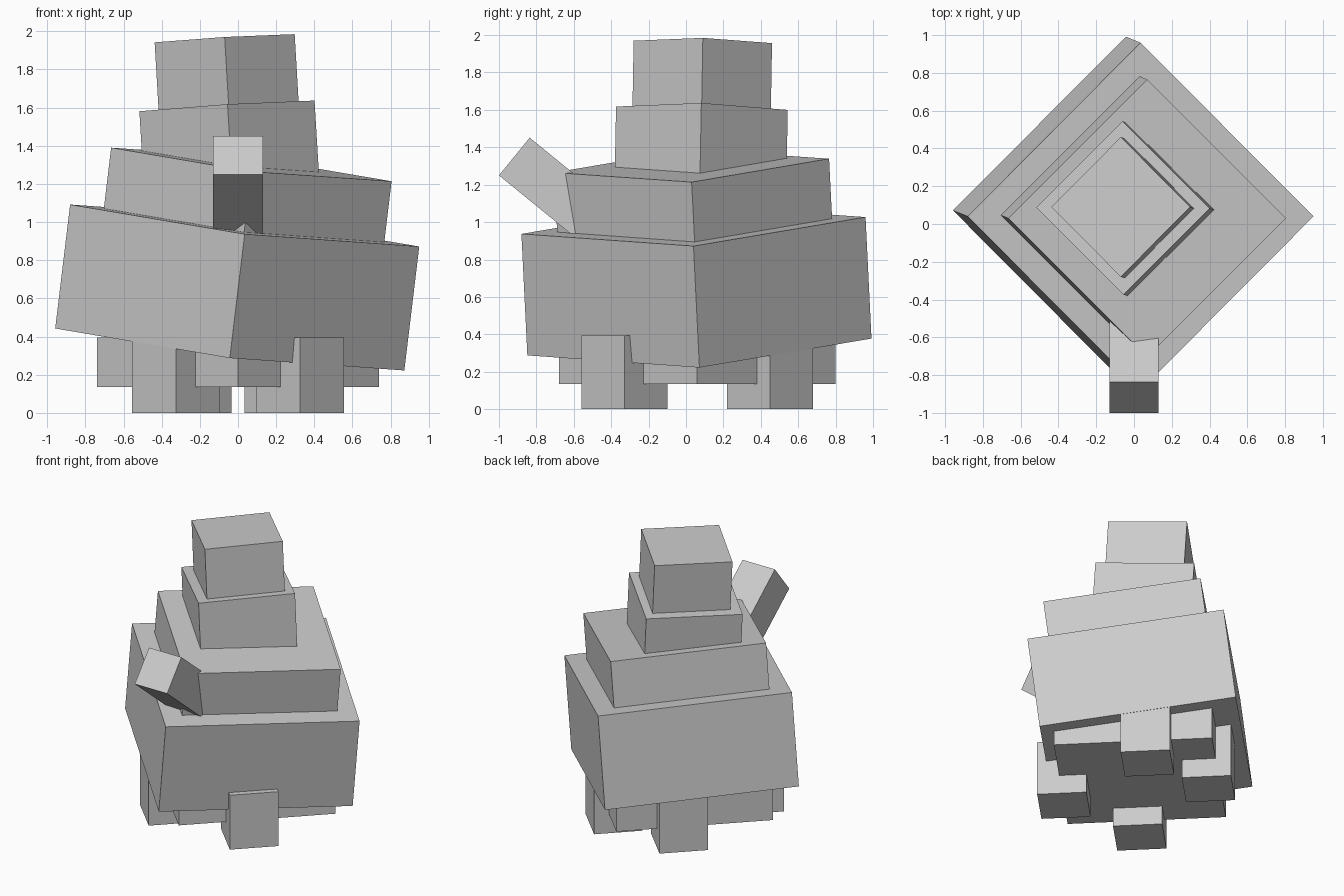
import bpy, math
from mathutils import Vector, Matrix

if "Cube" in bpy.data.objects:
    bpy.data.objects.remove(bpy.data.objects["Cube"])


def box(name, centre, u, v, w):
    """Box around a centre, spanned by three full edge vectors."""
    u, v, w = Vector(u), Vector(v), Vector(w)
    bpy.ops.mesh.primitive_cube_add(size=1)
    ob = bpy.context.object
    ob.name = ob.data.name = name
    basis = Matrix((u, v, w)).transposed().to_4x4()
    ob.data.transform(basis)
    ob.location = centre
    return ob


def tier(name, top_front, u, v, height):
    """Tilted block hanging below its top front corner."""
    u, v = Vector(u), Vector(v)
    w = u.cross(v).normalized() * height
    return box(name, Vector(top_front) + (u + v - w) / 2, u, v, w)


def diagonal_block(name, x, y, half_diag, z0, z1):
    """Upright square block turned 45 degrees."""
    h = half_diag
    return box(name, (x, y, (z0 + z1) / 2), (h, h, 0), (-h, h, 0), (0, 0, z1 - z0))


# Stacked, leaning blocks
tier("body", (0.035, -0.88, 0.937), (0.915, 0.92, -0.065), (-0.915, 0.92, 0.155), 0.655)
tier("shoulder_tier", (0.07, -0.705, 1.265), (0.735, 0.735, -0.051), (-0.735, 0.735, 0.125), 0.33)
tier("neck_tier", (-0.055, -0.374, 1.618), (0.456, 0.456, 0.019), (-0.462, 0.462, -0.037), 0.385)
tier("top_block", (-0.07, -0.28, 1.97), (0.367, 0.37, 0.015), (-0.367, 0.37, -0.028), 0.36)

# Base slab under the body
diagonal_block("base_slab", 0, 0.06, 0.74, 0.135, 0.395)

# Four feet
for name, x, y in (("front", 0.326, -0.33), ("back", 0.263, 0.45)):
    for side, s in (("left", -1), ("right", 1)):
        diagonal_block(f"{name}_{side}_foot", s * x, y, 0.23, 0, 0.395)

# Spout rising forward out of the front
along = Vector((0, 0.775, -0.632))
across = Vector((0, 0.632, 0.775)) * 0.26
length = 0.56
end = Vector((0, -1.0, 1.25)) + across / 2
box("spout", end + along * length / 2, (0.26, 0, 0), along * length, across)
